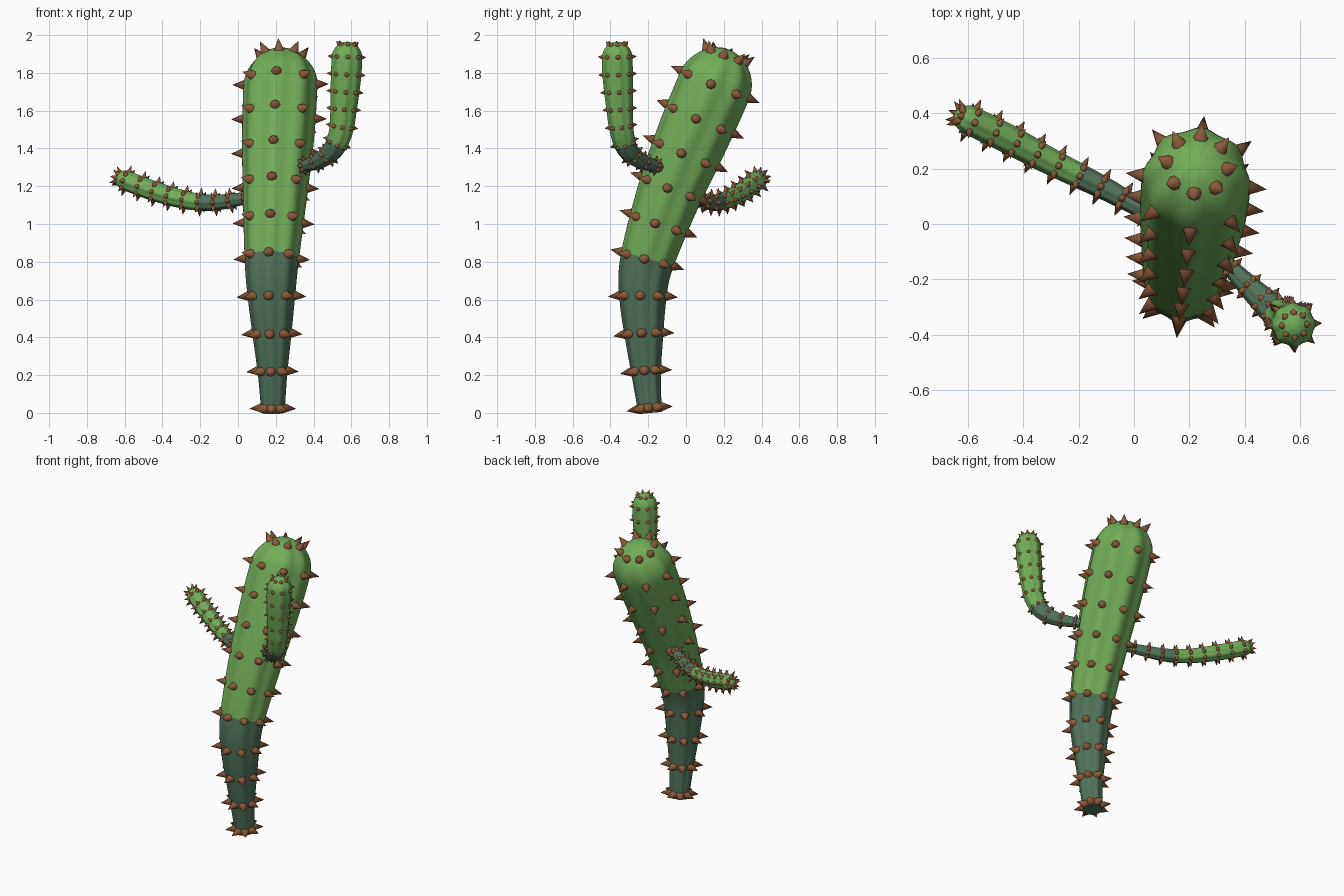
import bpy, bmesh, math
from mathutils import Vector

if "Cube" in bpy.data.objects:
    bpy.data.objects.remove(bpy.data.objects["Cube"])


def material(name, rgb):
    m = bpy.data.materials.new(name)
    m.diffuse_color = (*rgb, 1)
    m.use_nodes = True
    m.node_tree.nodes["Principled BSDF"].inputs["Base Color"].default_value = m.diffuse_color
    return m


GREEN = material("fresh green", (0.17, 0.42, 0.10))
DARK = material("old dark green", (0.085, 0.17, 0.105))
BROWN = material("thorn brown", (0.25, 0.10, 0.04))
RIBS, SEG = 8, 64


class Path:
    """Smooth path through (x, y, z, radius) points, with a domed end and carried frames."""

    def __init__(self, pts, start_normal, dome):
        p = [Vector(q) for q in pts]
        p = [p[0] * 2 - p[1]] + p + [p[-1] * 2 - p[-2]]
        self.pts = []
        for i in range(1, len(p) - 2):
            a, b, c, d = p[i - 1:i + 3]
            for k in range(30):
                t = k / 30
                self.pts.append(0.5 * (2 * b + (c - a) * t + (2 * a - 5 * b + 4 * c - d) * t * t
                                       + (3 * b - a - 3 * c + d) * t ** 3))
        self.pts.append(p[-2])
        self.s = [0]
        for a, b in zip(self.pts, self.pts[1:]):
            self.s.append(self.s[-1] + (b.xyz - a.xyz).length)
        self.length, self.dome = self.s[-1], dome
        self.tan = [(self.pts[min(i + 1, len(self.pts) - 1)].xyz
                     - self.pts[max(i - 1, 0)].xyz).normalized() for i in range(len(self.pts))]
        n, self.nor = Vector(start_normal), []
        for t in self.tan:
            n = (n - t * n.dot(t)).normalized()
            self.nor.append(n)

    def at(self, s):
        i = 0
        while i < len(self.s) - 2 and self.s[i + 1] < s:
            i += 1
        f = (s - self.s[i]) / (self.s[i + 1] - self.s[i])
        q = self.pts[i].lerp(self.pts[i + 1], f)
        t = self.tan[i].lerp(self.tan[i + 1], f).normalized()
        n = self.nor[i].lerp(self.nor[i + 1], f).normalized()
        u = max(0, 1 - (self.length - s) / self.dome)
        return q.xyz, t, n, q.w * math.sqrt(max(0, 1 - u * u))

    def surface(self, s, ang, depth=0.035):
        c, t, n, r = self.at(s)
        radial = n * math.cos(ang) + t.cross(n) * math.sin(ang)
        return c + radial * r * (1 - depth * (1 - math.cos(RIBS * ang))), radial


def finish(bm, name, mats, angle):
    bmesh.ops.recalc_face_normals(bm, faces=bm.faces)
    me = bpy.data.meshes.new(name)
    bm.to_mesh(me)
    bm.free()
    for m in mats:
        me.materials.append(m)
    ob = bpy.data.objects.new(name, me)
    bpy.context.collection.objects.link(ob)
    bpy.context.view_layer.objects.active = ob
    ob.select_set(True)
    bpy.ops.object.shade_smooth_by_angle(angle=math.radians(angle))
    ob.select_set(False)


def stem(name, path, dark_share=0.41):
    # ribbed body, dark at its root
    bm = bmesh.new()
    L, h = path.length, path.dome
    split = L * dark_share
    stops = [split * i / 16 for i in range(17)]
    stops += [split + (L - h - split) * i / 24 for i in range(1, 25)]
    stops += [L - h + h * math.sin(math.pi / 2 * i / 10) for i in range(1, 10)]
    rings = [[bm.verts.new(path.surface(s, math.tau * k / SEG)[0]) for k in range(SEG)] for s in stops]
    for i, (a, b) in enumerate(zip(rings, rings[1:])):
        for k in range(SEG):
            j = (k + 1) % SEG
            bm.faces.new((a[k], a[j], b[j], b[k])).material_index = int(i < 16)
    bm.faces.new(rings[0]).material_index = 1
    tip = bm.verts.new(path.at(L)[0])
    for k in range(SEG):
        bm.faces.new((rings[-1][k], rings[-1][(k + 1) % SEG], tip))
    finish(bm, name, [GREEN, DARK], 50)


def thorns(name, path, size, width):
    # one cone on each rib, in rings along the stem
    bm = bmesh.new()
    L, h = path.length, path.dome
    first = 0.013 * L
    stops = [first + i * (L - h - first) / 9 for i in range(10)] + [L - 0.19 * h]
    for n, s in enumerate(stops):
        for k in range(RIBS):
            ang = math.tau * k / RIBS
            p, radial = path.surface(s, ang)
            t = path.at(s)[1]
            e = 0.004
            along = path.surface(s + e, ang)[0] - path.surface(s - e, ang)[0]
            out = (radial - t * radial.dot(along.normalized())).normalized() if n < 10 else \
                (radial * along.dot(t) - t * along.dot(radial)).normalized()
            side = out.orthogonal().normalized()
            up = out.cross(side)
            base = [bm.verts.new(p - out * size * 0.12 + width * (side * math.cos(a) + up * math.sin(a)))
                    for a in (math.tau * q / 8 for q in range(8))]
            top = bm.verts.new(p + out * size)
            bm.faces.new(base)
            for q in range(8):
                bm.faces.new((base[q], base[(q + 1) % 8], top))
    finish(bm, name, [BROWN], 60)


# leaning trunk
trunk = Path([(.185, -.19, 0, .062), (.183, -.21, .2, .078), (.18, -.222, .4, .102),
              (.177, -.228, .6, .125), (.178, -.21, .79, .143), (.195, -.1, 1.13, .17),
              (.212, .03, 1.45, .192), (.225, .155, 1.74, .197), (.23, .225, 1.925, .185)],
             (-.12, -1, 0), .2)
# upright arm on the right
right_arm = Path([(.28, -.09, 1.29, .025), (.36, -.17, 1.31, .033), (.44, -.25, 1.34, .045),
                  (.505, -.31, 1.395, .055), (.545, -.34, 1.49, .063), (.56, -.352, 1.62, .071),
                  (.573, -.362, 1.8, .081), (.58, -.365, 1.965, .078)], (.3, -.3, -.8), .08)
# outstretched arm on the left
left_arm = Path([(.13, .0, 1.15, .026), (.0, .07, 1.13, .035), (-.1, .125, 1.115, .041),
                 (-.2, .175, 1.115, .045), (-.32, .235, 1.137, .049), (-.46, .31, 1.18, .053),
                 (-.645, .4, 1.25, .053)], (0, 0, 1), .065)

for label, path, size, width in (("trunk", trunk, .06, .028), ("right_arm", right_arm, .023, .013),
                                 ("left_arm", left_arm, .033, .014)):
    stem(label, path)
    thorns(label + "_thorns", path, size, width)
